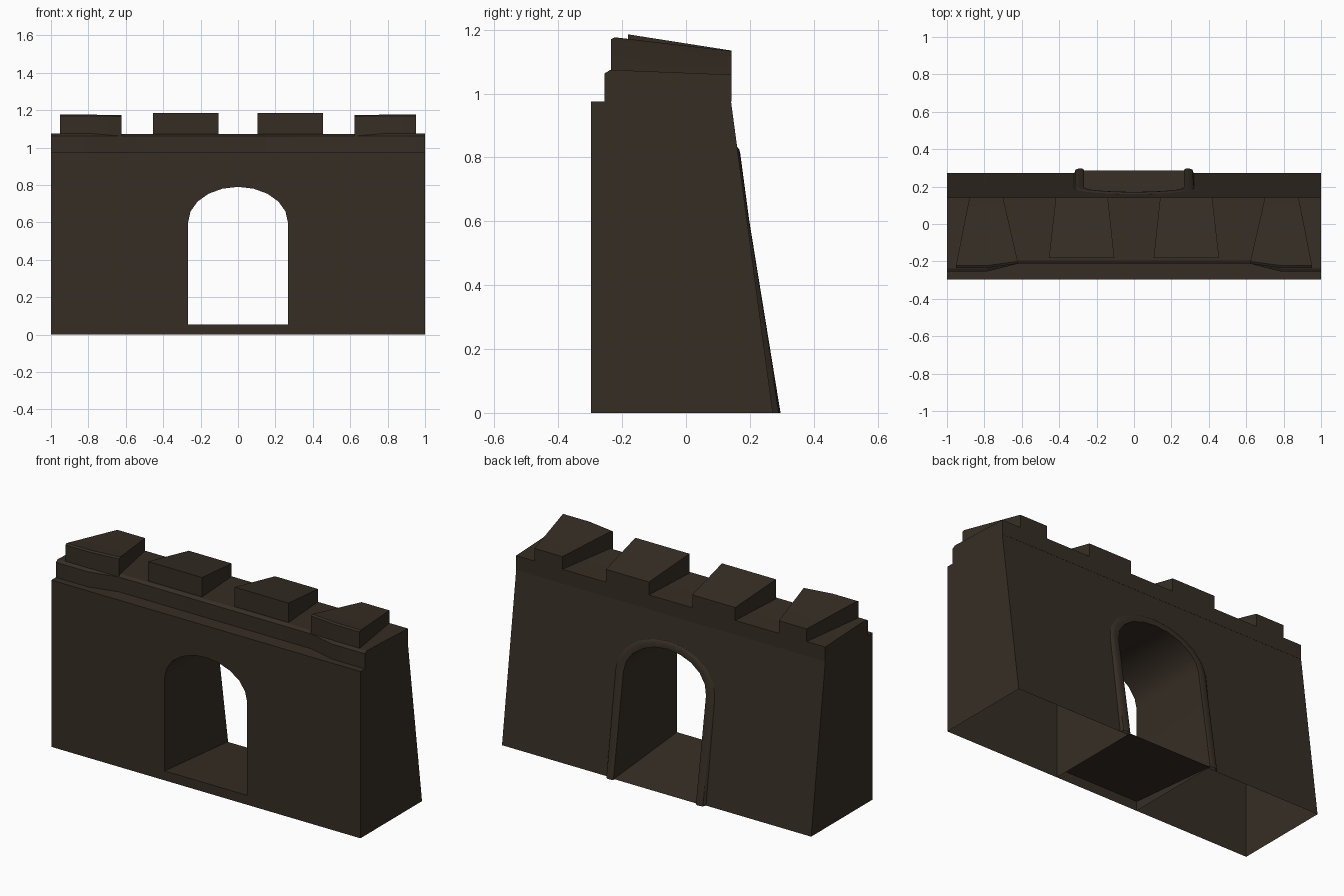
import bpy, bmesh, math

if "Cube" in bpy.data.objects:
    bpy.data.objects.remove(bpy.data.objects["Cube"], do_unlink=True)

# Single dark stone colour
stone = bpy.data.materials.new("dark_stone")
stone.use_nodes = True
colour = (0.037, 0.027, 0.018, 1)
stone.diffuse_color = colour
bsdf = stone.node_tree.nodes["Principled BSDF"]
bsdf.inputs["Base Color"].default_value = colour
bsdf.inputs["Roughness"].default_value = 0.9

FRONT, WALL_TOP, SPRING = -0.297, 0.975, 0.60


def finish(name, bm, recalc=True):
    if recalc:
        bmesh.ops.recalc_face_normals(bm, faces=bm.faces)
    mesh = bpy.data.meshes.new(name)
    bm.to_mesh(mesh)
    bm.free()
    mesh.materials.append(stone)
    obj = bpy.data.objects.new(name, mesh)
    bpy.context.collection.objects.link(obj)
    bpy.ops.object.select_all(action="DESELECT")
    obj.select_set(True)
    bpy.context.view_layer.objects.active = obj
    bpy.ops.object.shade_smooth_by_angle(angle=math.radians(32))
    return obj


def loft(name, rings, closed=True):
    """Skin a stack of rings; closed rings also get end caps."""
    bm = bmesh.new()
    rows = [[bm.verts.new(p) for p in ring] for ring in rings]
    n = len(rows[0])
    for a, b in zip(rows, rows[1:]):
        for i in range(n if closed else n - 1):
            j = (i + 1) % n
            bm.faces.new((a[i], a[j], b[j], b[i]))
    if closed:
        bm.faces.new(rows[0])
        bm.faces.new(rows[-1])
    return finish(name, bm)


def back_y(z):
    return 0.272 - 0.131 * z / WALL_TOP


def rim_y(z):
    return max(0.296 - 0.167 * z, back_y(z) + 0.007)


def arch(grow=0.0, steps=10):
    """Doorway outline in x and z, from right foot over the crown to left foot."""
    w, h = 0.267 + grow, 0.19 + grow * 0.8
    angles = [math.pi * i / steps for i in range(steps + 1)]
    curve = [(w * math.cos(a), SPRING + h * math.sin(a)) for a in angles]
    return [(w, 0)] + curve + [(-w, 0)]


# Wall: hollow underneath, battered back, arched passage through it
bm = bmesh.new()
outer = [(-1, 0), (-1, WALL_TOP), (1, WALL_TOP), (1, 0)]
outline = outer + arch()
front = [bm.verts.new((x, FRONT, z)) for x, z in outline]
back = [bm.verts.new((x, back_y(z), z)) for x, z in outline]
bm.faces.new(front)
bm.faces.new(back)
open_bottom = (len(outer) - 1, len(outline) - 1)
for i in range(len(outline)):
    if i not in open_bottom:
        j = (i + 1) % len(outline)
        bm.faces.new((front[i], front[j], back[j], back[i]))
finish("gate_wall", bm)

# Passage floor, sloping down to the back, with its front sill
loft("passage_floor", [
    [(x, y, z) for x in (-0.267, 0.267)]
    for y, z in ((FRONT, 0), (FRONT, 0.055), (0.285, 0.003))
], closed=False)

# Raised rim around the back of the doorway
rim_section = [(0, 0), (0, 0.75), (0.01, 1), (0.032, 1), (0.045, 0.75), (0.053, 0)]
loft("doorway_rim", [
    [(x, back_y(z) + t * (rim_y(z) - back_y(z)), z) for x, z in arch(g)]
    for g, t in rim_section
], closed=False)


def block(name, plan, bottom, top, slope, bevel):
    """Prism with a sloping top and a chamfer along its front edge."""
    def roof(y):
        return top - slope * (y + 0.23)

    def ring(drop, shift):
        pts = [(x, y + shift if y < 0 else y) for x, y in plan]
        return [(x, y, roof(y) - (drop if y < 0 else 0)) for x, y in pts]
    base = [(x, y, bottom) for x, y in plan]
    rings = [base, ring(bevel, 0), ring(0, bevel * 1.5)] if bevel else [base, ring(0, 0)]
    return loft(name, rings)


def mirrored(half):
    return half + [(-x, y) for x, y in reversed(half)]


# Walkway course, stepped forward at both ends
block("parapet_course",
      mirrored([(1, 0.142), (1, -0.255), (0.79, -0.255), (0.62, -0.212)]),
      WALL_TOP, 1.074, 0.04, 0.012)

# Four tapered merlons
inner = [(0.105, -0.182), (0.455, -0.182), (0.418, 0.142), (0.14, 0.142)]
corner = [(0.622, -0.212), (0.79, -0.235), (0.952, -0.235), (0.88, 0.142), (0.70, 0.142)]
for side, s in (("left", 1), ("right", -1)):
    block(side + "_inner_merlon", [(s * x, y) for x, y in inner], 1.04, 1.193, 0.157, 0)
    block(side + "_corner_merlon", [(s * x, y) for x, y in corner], 1.04, 1.177, 0.118, 0.008)
